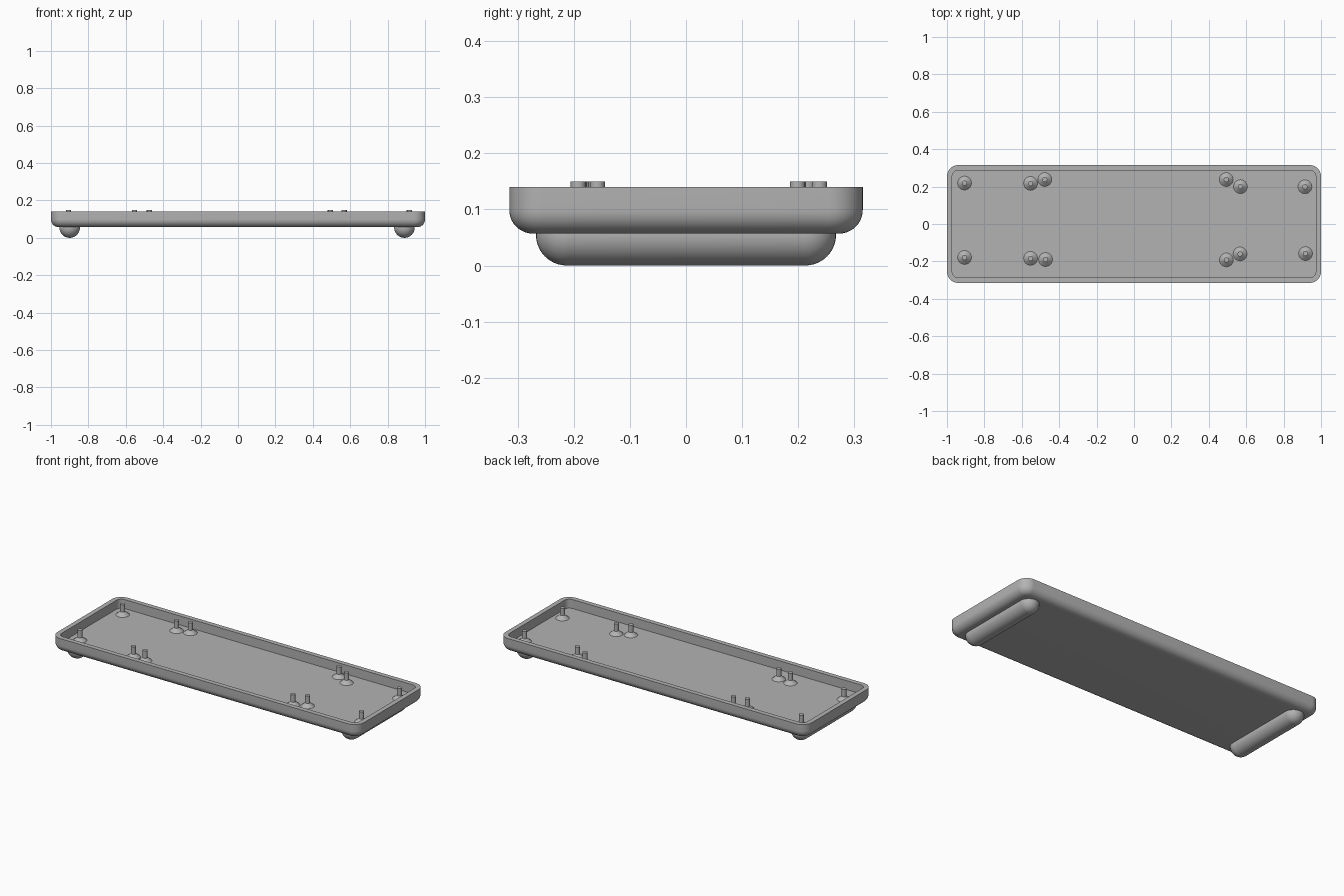
import bpy, bmesh, math
from mathutils import Vector

cube = bpy.data.objects.get("Cube")
if cube:
    bpy.data.objects.remove(cube, do_unlink=True)

grey = bpy.data.materials.new("plain grey")
grey.use_nodes = True
colour = (0.45, 0.45, 0.45, 1)
grey.diffuse_color = colour
grey.node_tree.nodes["Principled BSDF"].inputs["Base Color"].default_value = colour


def finish(bm, name, angle=35):
    bmesh.ops.recalc_face_normals(bm, faces=bm.faces)
    mesh = bpy.data.meshes.new(name)
    bm.to_mesh(mesh)
    bm.free()
    obj = bpy.data.objects.new(name, mesh)
    bpy.context.collection.objects.link(obj)
    mesh.materials.append(grey)
    bpy.ops.object.select_all(action='DESELECT')
    obj.select_set(True)
    bpy.context.view_layer.objects.active = obj
    bpy.ops.object.shade_smooth_by_angle(angle=math.radians(angle))
    return obj


def loft(bm, loops):
    """Join closed loops of points into a skin capped at both ends."""
    rings = [[bm.verts.new(p) for p in loop] for loop in loops]
    n = len(rings[0])
    for a, b in zip(rings, rings[1:]):
        for i in range(n):
            j = (i + 1) % n
            bm.faces.new((a[i], a[j], b[j], b[i]))
    bm.faces.new(rings[0][::-1])
    bm.faces.new(rings[-1])


# Tray: rounded rectangles lofted along a wall section
HALF_X, HALF_Y, CORNER, FILLET = 1.0, 0.315, 0.06, 0.042
BOTTOM, RIM, FLOOR, WALL = 0.057, 0.14, 0.087, 0.028


def rounded_rectangle(inset, z, steps=10):
    r = CORNER - inset
    points = []
    for k, (sx, sy) in enumerate([(1, 1), (-1, 1), (-1, -1), (1, -1)]):
        for i in range(steps + 1):
            a = math.pi / 2 * (k + i / steps)
            points.append((sx * (HALF_X - CORNER) + r * math.cos(a),
                           sy * (HALF_Y - CORNER) + r * math.sin(a), z))
    return points


section = []
for i in range(11):
    a = math.pi / 2 * i / 10
    section.append((FILLET * (1 - math.sin(a)), BOTTOM + FILLET * (1 - math.cos(a))))
section += [(0, RIM), (WALL, RIM), (WALL, FLOOR)]
bm = bmesh.new()
loft(bm, [rounded_rectangle(inset, z) for inset, z in section])
finish(bm, "tray")

# Feet: lower halves of capsules lying across the underside
RADIUS = 0.055
for name, x in (("left_foot", 0.89), ("right_foot", -0.9)):
    bm = bmesh.new()
    bmesh.ops.create_uvsphere(bm, u_segments=32, v_segments=20, radius=RADIUS)
    split = bmesh.ops.bisect_plane(bm, geom=bm.verts[:] + bm.edges[:] + bm.faces[:],
                                   plane_co=(0, 0, 0.004), plane_no=(0, 0, 1),
                                   clear_outer=True)
    edges = [e for e in split["geom_cut"] if isinstance(e, bmesh.types.BMEdge)]
    bmesh.ops.holes_fill(bm, edges=edges, sides=0)
    # Open the middle, then pull the two halves apart into a bar
    cut = bmesh.ops.bisect_plane(bm, geom=bm.verts[:] + bm.edges[:] + bm.faces[:],
                                 plane_co=(0, 0, 0), plane_no=(0, 1, 0))
    seam = [e for e in cut["geom_cut"] if isinstance(e, bmesh.types.BMEdge)]
    bmesh.ops.split_edges(bm, edges=seam)
    for f in bm.faces:
        side = 1 if f.calc_center_median().y > 0 else -1
        for v in f.verts:
            v.tag = side > 0
    for v in bm.verts:
        v.co += Vector((x, 0.2125 if v.tag else -0.2125, RADIUS))
    open_edges = [e for e in bm.edges if e.is_boundary]
    bmesh.ops.bridge_loops(bm, edges=open_edges)
    finish(bm, name)

# Pins: thin posts on conical bases
PINS = [(-0.906, 0.219), (-0.553, 0.217), (-0.477, 0.238),
        (0.493, 0.238), (0.569, 0.2), (0.914, 0.199),
        (-0.906, -0.179), (-0.553, -0.184), (-0.473, -0.19),
        (0.494, -0.192), (0.567, -0.16), (0.917, -0.158)]
PROFILE = [(0.037, FLOOR - 0.002), (0.037, FLOOR), (0.0135, FLOOR + 0.02), (0.0135, 0.15)]


def circle(x, y, r, z, sides=24):
    return [(x + r * math.cos(math.tau * i / sides),
             y + r * math.sin(math.tau * i / sides), z) for i in range(sides)]


for number, (x, y) in enumerate(PINS, 1):
    bm = bmesh.new()
    loft(bm, [circle(x, y, r, z) for r, z in PROFILE])
    finish(bm, f"pin_{number}", 30)
